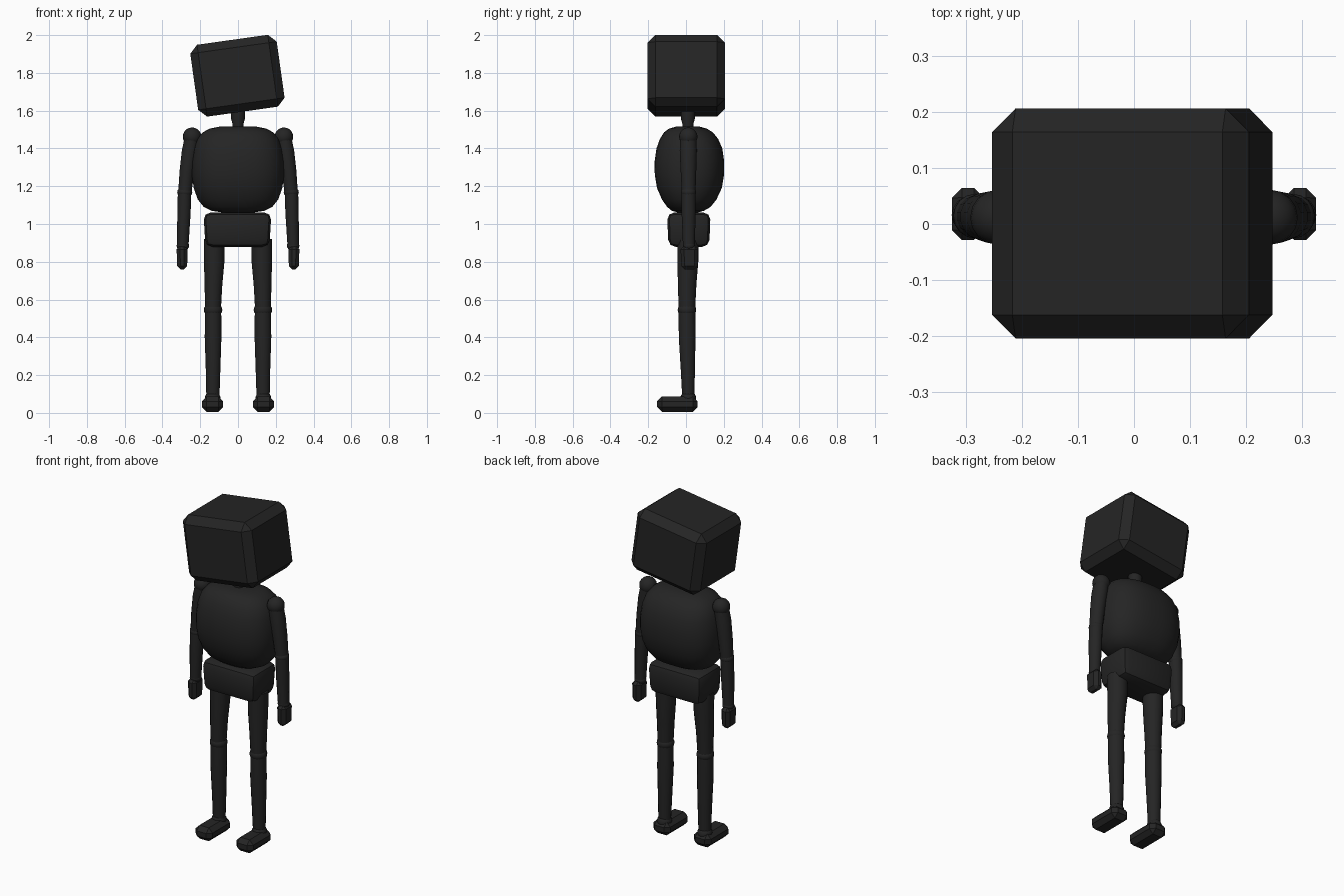
import bpy, bmesh, math
from mathutils import Vector

if "Cube" in bpy.data.objects:
    bpy.data.objects.remove(bpy.data.objects["Cube"])

charcoal = bpy.data.materials.new("charcoal")
charcoal.diffuse_color = (0.018, 0.018, 0.018, 1)
charcoal.use_nodes = True
charcoal.node_tree.nodes["Principled BSDF"].inputs["Base Color"].default_value = charcoal.diffuse_color


def finish(name, bm, smooth=None):
    bmesh.ops.recalc_face_normals(bm, faces=bm.faces)
    mesh = bpy.data.meshes.new(name)
    bm.to_mesh(mesh)
    bm.free()
    ob = bpy.data.objects.new(name, mesh)
    bpy.context.collection.objects.link(ob)
    mesh.materials.append(charcoal)
    if smooth:
        bpy.ops.object.select_all(action='DESELECT')
        bpy.context.view_layer.objects.active = ob
        ob.select_set(True)
        bpy.ops.object.shade_smooth_by_angle(angle=math.radians(smooth))
    return ob


def block(name, center, size, bevel, segments=1, taper=1.0, smooth=None):
    """Bevelled box; taper scales the underside."""
    bm = bmesh.new()
    bmesh.ops.create_cube(bm, size=1)
    for v in bm.verts:
        k = taper if v.co.z < 0 else 1
        v.co = Vector((v.co.x * size[0] * k, v.co.y * size[1] * k, v.co.z * size[2]))
    bmesh.ops.bevel(bm, geom=bm.edges[:], offset=bevel, segments=segments,
                    profile=0.5, affect='EDGES')
    ob = finish(name, bm, smooth)
    ob.location = center
    return ob


def loft(name, sections, sides=16, power=2.0, smooth=50):
    """Skin through sections (x, y, z, half width, half depth)."""
    bm = bmesh.new()
    rings = []
    for x, y, z, rx, ry in sections:
        ring = []
        for i in range(sides):
            a = math.tau * (i + 0.5) / sides
            c, s = math.cos(a), math.sin(a)
            ring.append(bm.verts.new((
                x + rx * math.copysign(abs(c) ** (2 / power), c),
                y + ry * math.copysign(abs(s) ** (2 / power), s), z)))
        rings.append(ring)
    for a, b in zip(rings, rings[1:]):
        for i in range(sides):
            j = (i + 1) % sides
            bm.faces.new((a[i], a[j], b[j], b[i]))
    bm.faces.new(rings[0])
    bm.faces.new(rings[-1])
    return finish(name, bm, smooth)


def ball(name, center, radius, height=1.0):
    bm = bmesh.new()
    bmesh.ops.create_uvsphere(bm, u_segments=16, v_segments=10, radius=radius)
    for v in bm.verts:
        v.co.z *= height
    ob = finish(name, bm, 60)
    ob.location = center
    return ob


# Tilted block head on a flared neck
head = block("head", (-0.003, 0.001, 1.785), (0.462, 0.41, 0.384), 0.042)
head.rotation_euler = (0, math.radians(-8), 0)
loft("neck", [(0, 0.01, 1.49, 0.03, 0.03), (0, 0.01, 1.53, 0.03, 0.03),
              (0, 0.01, 1.56, 0.038, 0.038), (0, 0.01, 1.61, 0.038, 0.038)])

# Rounded chest
loft("torso", [
    (0, 0.01, 1.06, 0.075, 0.05), (0, 0.01, 1.07, 0.14, 0.085),
    (0, 0.015, 1.09, 0.182, 0.115), (0, 0.017, 1.13, 0.214, 0.145),
    (0, 0.018, 1.19, 0.235, 0.172), (0, 0.018, 1.26, 0.245, 0.184),
    (0, 0.018, 1.33, 0.244, 0.185), (0, 0.018, 1.40, 0.234, 0.175),
    (0, 0.016, 1.45, 0.217, 0.155), (0, 0.013, 1.485, 0.188, 0.13),
    (0, 0.01, 1.505, 0.15, 0.10), (0, 0.01, 1.515, 0.10, 0.065)],
    sides=32, power=2.5)

# Hips
block("pelvis", (-0.003, 0.015, 0.97), (0.36, 0.23, 0.182), 0.038,
      segments=2, taper=0.94, smooth=25)

for side, s in (("left", 1), ("right", -1)):
    # Leg
    loft(side + "_thigh", [(s * 0.126, 0.01, 0.92, 0.056, 0.058),
                           (s * 0.126, 0.01, 0.80, 0.055, 0.056),
                           (s * 0.13, 0.006, 0.68, 0.048, 0.05),
                           (s * 0.132, 0.005, 0.56, 0.043, 0.045)])
    ball(side + "_knee", (s * 0.132, 0.005, 0.545), 0.049, 0.8)
    loft(side + "_shin", [(s * 0.132, 0.005, 0.54, 0.044, 0.045),
                          (s * 0.132, 0.006, 0.40, 0.045, 0.045),
                          (s * 0.132, 0.01, 0.22, 0.039, 0.038),
                          (s * 0.133, 0.012, 0.07, 0.035, 0.032)])
    ball(side + "_ankle", (s * 0.134, 0.012, 0.075), 0.042)
    block(side + "_foot", (s * 0.135, -0.046, 0.046), (0.112, 0.214, 0.08), 0.025)

    # Arm
    ball(side + "_shoulder", (s * 0.243, 0.012, 1.462), 0.049)
    loft(side + "_upper_arm", [(s * 0.245, 0.012, 1.45, 0.04, 0.044),
                               (s * 0.254, 0.012, 1.39, 0.044, 0.046),
                               (s * 0.27, 0.013, 1.28, 0.04, 0.042),
                               (s * 0.281, 0.014, 1.17, 0.036, 0.037)])
    ball(side + "_elbow", (s * 0.282, 0.014, 1.168), 0.04, 0.75)
    loft(side + "_forearm", [(s * 0.283, 0.014, 1.17, 0.036, 0.038),
                             (s * 0.286, 0.014, 1.06, 0.036, 0.038),
                             (s * 0.292, 0.015, 0.89, 0.031, 0.032)])
    ball(side + "_wrist", (s * 0.292, 0.016, 0.885), 0.033, 0.8)
    block(side + "_hand", (s * 0.296, 0.018, 0.822), (0.058, 0.094, 0.124), 0.018,
          taper=0.92)
